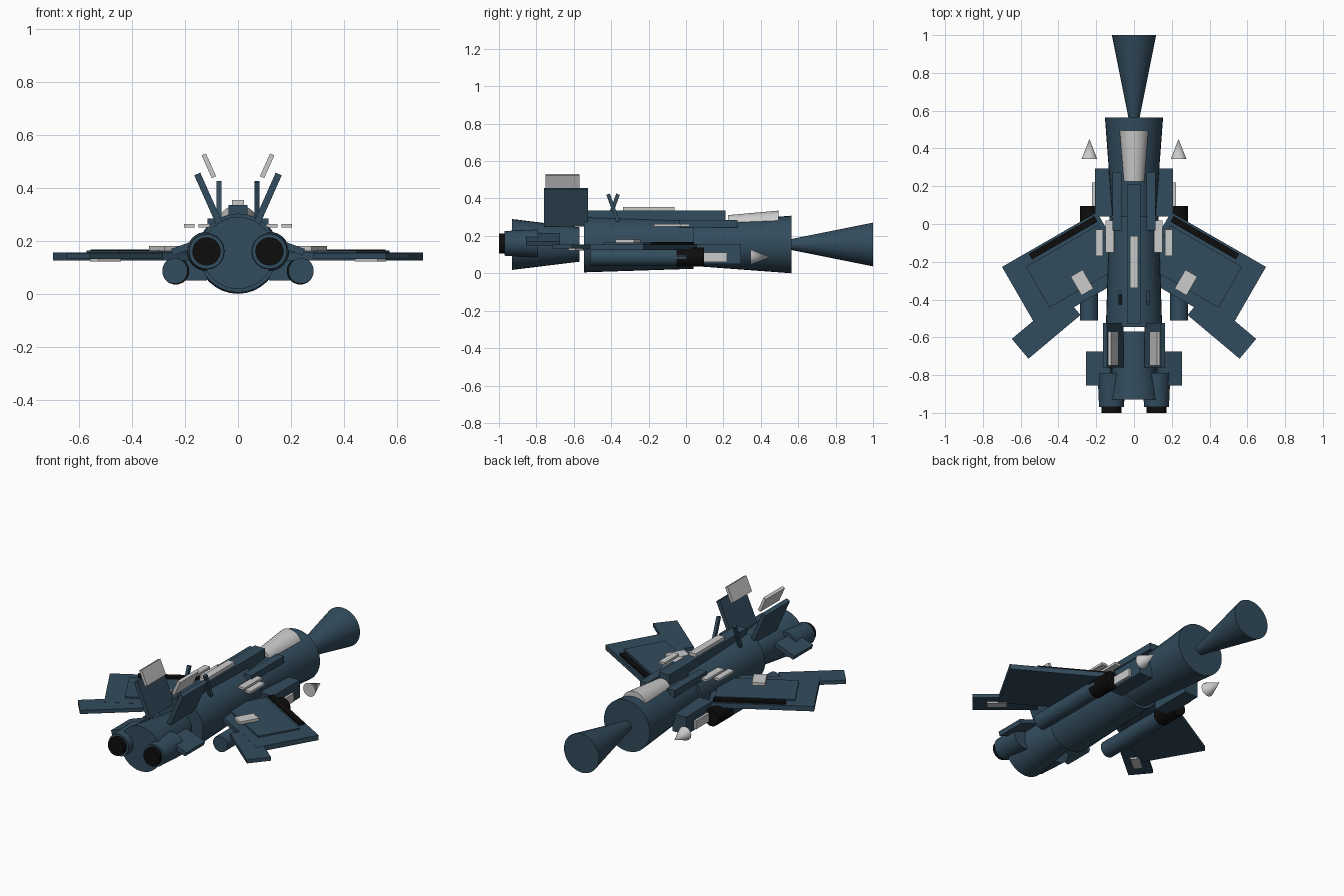
import bpy, math
from mathutils import Matrix, Vector

if "Cube" in bpy.data.objects:
    bpy.data.objects.remove(bpy.data.objects["Cube"])


def material(name, rgb):
    m = bpy.data.materials.new(name)
    m.diffuse_color = (*rgb, 1)
    m.use_nodes = True
    m.node_tree.nodes["Principled BSDF"].inputs["Base Color"].default_value = m.diffuse_color
    return m


BLUE = material("hull_blue", (0.032, 0.072, 0.11))
BLACK = material("black", (0.004, 0.004, 0.004))
GREY = None
CZ = 0.154  # height of the fuselage axis


def finish(name, mat):
    ob = bpy.context.object
    ob.name = name
    if mat:
        ob.data.materials.append(mat)
    return ob


def cone(name, y0, r0, y1, r1, x=0, z=CZ, mat=BLUE):
    """Tapered round body along y, radius r0 at y0 and r1 at y1 (y1 > y0)."""
    bpy.ops.mesh.primitive_cone_add(vertices=32, radius1=r0, radius2=r1, depth=y1 - y0,
                                    location=(x, (y0 + y1) / 2, z),
                                    rotation=(-math.pi / 2, 0, 0))
    bpy.ops.object.shade_smooth_by_angle()
    return finish(name, mat)


def box(name, center, size, mat=BLUE, rot=(0, 0, 0)):
    bpy.ops.mesh.primitive_cube_add(size=1, location=center,
                                    rotation=[math.radians(a) for a in rot])
    bpy.context.object.scale = size
    bpy.ops.object.transform_apply(location=False, rotation=False, scale=True)
    return finish(name, mat)


# Fuselage, nose and canopy
cone("nose_horn", 0.565, 0.03, 1.0, 0.117)
cone("front_fuselage", 0.04, 0.115, 0.565, 0.154)
cone("mid_fuselage", -0.545, 0.149, 0.04, 0.130)
cone("rear_fuselage", -0.93, 0.136, -0.57, 0.092)
cone("canopy", 0.225, 0.056, 0.495, 0.08, z=0.255, mat=GREY)
box("spine", (0, -0.16, 0.295), (0.07, 0.74, 0.08))
box("spine_panel", (0, -0.2, 0.344), (0.044, 0.275, 0.022), GREY)

for side, s in (("left", -1), ("right", 1)):
    def part(name):
        return side + "_" + name

    # Engine and nozzle
    cone(part("engine"), -0.97, 0.066, -0.79, 0.074, s * 0.119, 0.16)
    cone(part("nozzle"), -1.0, 0.053, -0.968, 0.053, s * 0.119, 0.16, BLACK)

    # Intake box, shoulder rail and their panels
    box(part("intake"), (s * 0.162, 0.167, 0.104), (0.09, 0.256, 0.107))
    box(part("intake_panel"), (s * 0.208, 0.155, 0.085), (0.028, 0.13, 0.05), GREY)
    box(part("shoulder_rail"), (s * 0.09, 0.12, 0.265), (0.05, 0.31, 0.04))
    box(part("outer_shoulder_panel"), (s * 0.184, -0.1, 0.257), (0.038, 0.14, 0.014), GREY)
    box(part("inner_shoulder_panel"), (s * 0.128, -0.067, 0.257), (0.044, 0.17, 0.014), GREY)

    # Underwing pod with black collar and warhead
    cone(part("pod"), -0.51, 0.048, 0.0, 0.048, s * 0.238, 0.086)
    cone(part("pod_collar"), -0.05, 0.051, 0.095, 0.051, s * 0.235, 0.086, BLACK)
    cone(part("warhead"), 0.345, 0.041, 0.45, 0, s * 0.236, 0.087, GREY)

    # Swept wing: slab, raised layer, slot and panels
    sweep = -30 * s
    tip = Vector((0.70, -0.225, 0))
    inward = Vector((-math.cos(math.radians(30)), 0.5, 0))
    back = Vector((-0.5, -math.cos(math.radians(30)), 0))

    def on_wing(span, chord, z):
        p = tip + inward * span + back * chord
        return (s * p.x, p.y, z)

    box(part("wing"), on_wing(0.29, 0.19, 0.14), (0.58, 0.375, 0.03), rot=(0, 0, sweep))
    box(part("wing_layer"), on_wing(0.33, 0.19, 0.157), (0.44, 0.25, 0.014), rot=(0, 0, sweep))
    box(part("wing_slot"), (s * 0.375, -0.073, 0.157), (0.40, 0.034, 0.022), BLACK, (0, 0, sweep))
    box(part("wing_panel"), (s * 0.275, -0.31, 0.171), (0.073, 0.115, 0.018), GREY, (0, 0, sweep))

    # Trailing flap and its underside panel
    box(part("flap"), (s * 0.465, -0.545, 0.143), (0.36, 0.137, 0.022), rot=(0, 0, -40 * s))
    box(part("flap_panel"), (s * 0.50, -0.575, 0.129), (0.11, 0.05, 0.014), GREY, (0, 0, -40 * s))

    # Tailplane, leaning fin with loose tip panel, mast
    box(part("tailplane"), (s * 0.185, -0.765, 0.18), (0.135, 0.18, 0.026), rot=(0, 20 * s, 0))
    box(part("fin"), (s * 0.11, -0.642, 0.354), (0.025, 0.235, 0.215), rot=(0, 24 * s, 0))
    box(part("fin_tip"), (s * 0.11, -0.66, 0.483), (0.018, 0.18, 0.094), GREY, (0, 24 * s, 0))
    box(part("mast"), (s * 0.072, -0.39, 0.35), (0.018, 0.02, 0.155), rot=(20 * s, 0, 0))
